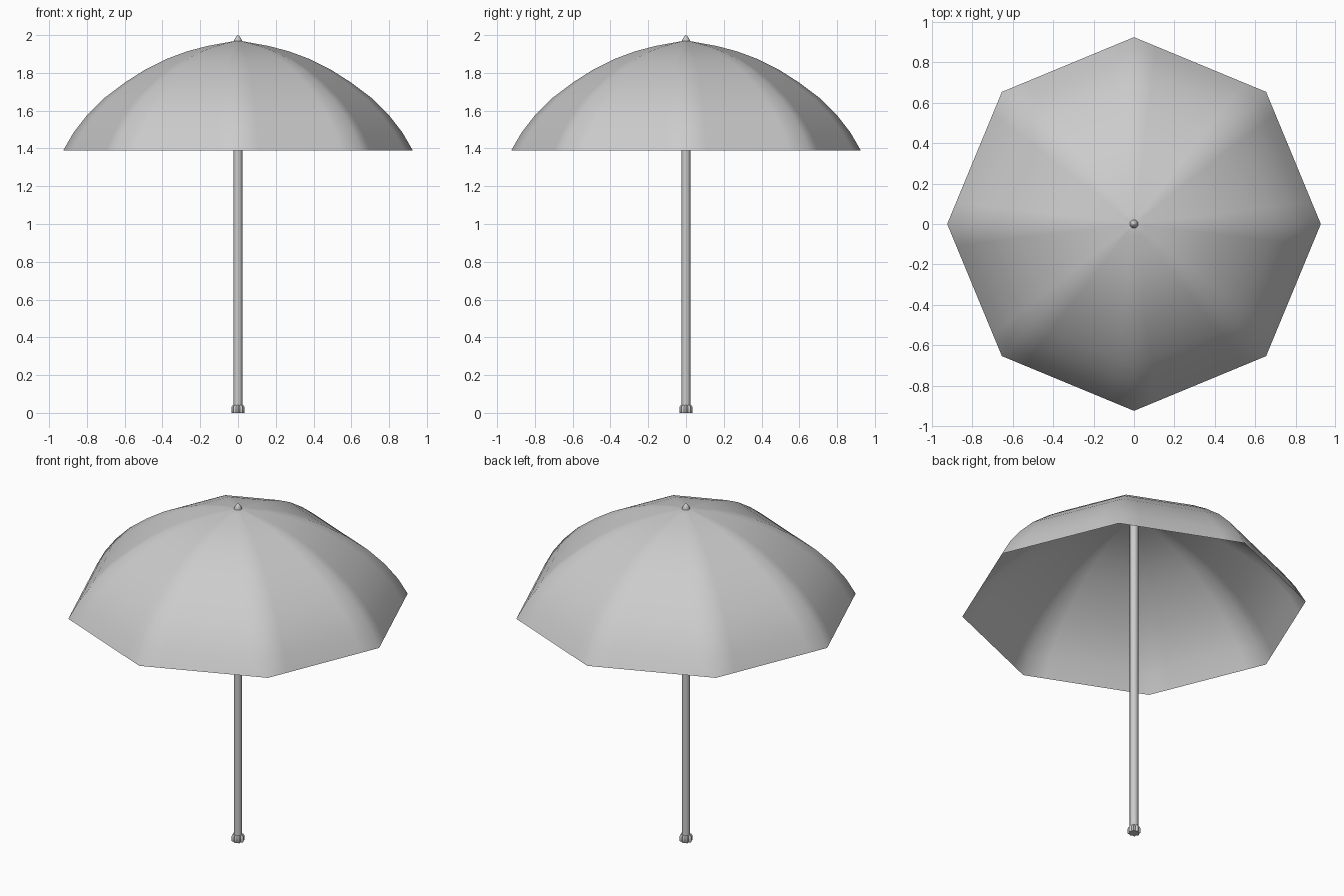
import bpy, bmesh
from math import sin, cos, pi, radians

if "Cube" in bpy.data.objects:
    bpy.data.objects.remove(bpy.data.objects["Cube"])

SIDES, COLS = 8, 6


def finish(name, bm, angle=40):
    bmesh.ops.recalc_face_normals(bm, faces=bm.faces)
    me = bpy.data.meshes.new(name)
    bm.to_mesh(me)
    bm.free()
    ob = bpy.data.objects.new(name, me)
    bpy.context.collection.objects.link(ob)
    bpy.ops.object.select_all(action='DESELECT')
    ob.select_set(True)
    bpy.context.view_layer.objects.active = ob
    bpy.ops.object.shade_smooth_by_angle(angle=radians(angle))
    return ob


def loft(bm, rings, cap=False):
    """Bridge successive rings of (x, y, z) points."""
    vs = [[bm.verts.new(p) for p in r] for r in rings]
    n = len(vs[0])
    for a, b in zip(vs, vs[1:]):
        for i in range(n):
            j = (i + 1) % n
            bm.faces.new((a[i], a[j], b[j], b[i]))
    if cap:
        bm.faces.new(vs[0])
        bm.faces.new(vs[-1])
    return vs


def circle(r, z, n):
    return [(r * cos(2 * pi * i / n), r * sin(2 * pi * i / n), z) for i in range(n)]


def octagon(r, z):
    """Eight straight panels, each split into columns, corners on the axes."""
    c = circle(r, z, SIDES)
    pts = []
    for i in range(SIDES):
        (x0, y0, _), (x1, y1, _) = c[i], c[(i + 1) % SIDES]
        for k in range(COLS):
            t = k / COLS
            pts.append((x0 + (x1 - x0) * t, y0 + (y1 - y0) * t, z))
    return pts


# canopy: thin octagonal dome, open below
profile = [(0.925, 1.39), (0.87, 1.485), (0.80, 1.575), (0.71, 1.665), (0.60, 1.748),
           (0.49, 1.818), (0.38, 1.873), (0.27, 1.914), (0.16, 1.943), (0.06, 1.961)]
bm = bmesh.new()
rings = loft(bm, [octagon(r, z) for r, z in profile])
apex = bm.verts.new((0, 0, 1.972))
top = rings[-1]
for i in range(len(top)):
    bm.faces.new((top[i], top[(i + 1) % len(top)], apex))
finish("canopy", bm, 60)

# shaft
bm = bmesh.new()
loft(bm, [circle(0.023, z, 16) for z in (0.02, 1.965)], True)
finish("shaft", bm)

# pointed tip on top
bm = bmesh.new()
loft(bm, [circle(r, z, 16) for r, z in
          ((0.02, 1.962), (0.021, 1.972), (0.013, 1.987), (0.005, 1.998), (0.001, 2.0))], True)
finish("tip", bm, 60)


# fluted foot
def fluted(r, z):
    n = 32
    return [((r + 0.004 * cos(8 * 2 * pi * i / n)) * cos(2 * pi * i / n),
             (r + 0.004 * cos(8 * 2 * pi * i / n)) * sin(2 * pi * i / n), z) for i in range(n)]


bm = bmesh.new()
loft(bm, [fluted(r, z) for r, z in
          ((0.029, 0), (0.031, 0.005), (0.031, 0.03), (0.024, 0.041))], True)
finish("foot", bm)
